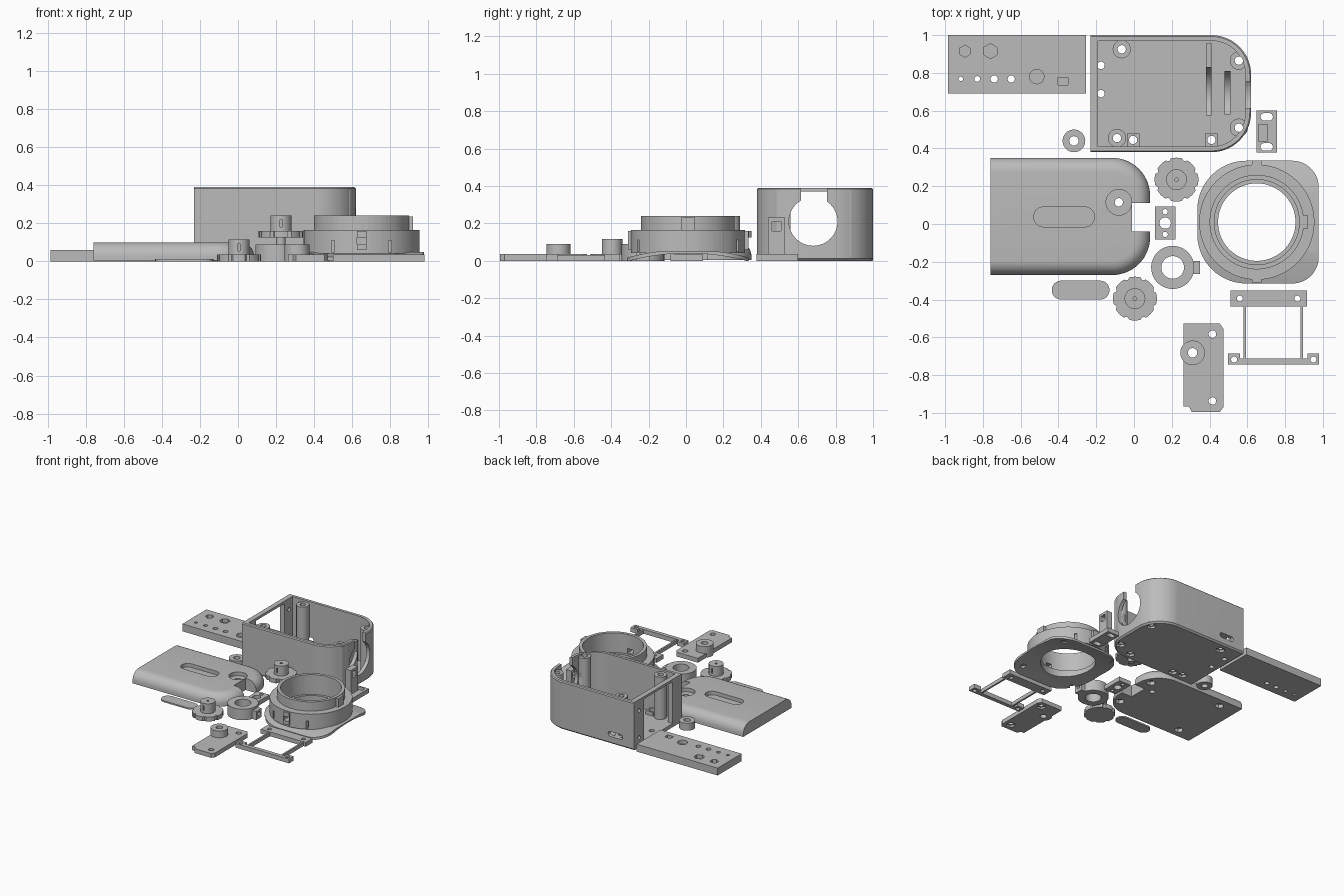
import bpy, bmesh, math
from math import pi, cos, sin
from mathutils import Matrix

if "Cube" in bpy.data.objects:
    bpy.data.objects.remove(bpy.data.objects["Cube"])

grey = bpy.data.materials.new("plain grey")
grey.diffuse_color = (0.5, 0.5, 0.5, 1)
grey.use_nodes = True
grey.node_tree.nodes["Principled BSDF"].inputs["Base Color"].default_value = grey.diffuse_color

# ---------- outlines ----------
def circ(x, y, r, n=48, a=0):
    return [(x + r * cos(2 * pi * i / n + a), y + r * sin(2 * pi * i / n + a)) for i in range(n)]

def rect(x0, x1, y0, y1):
    return [(x0, y0), (x1, y0), (x1, y1), (x0, y1)]

def rounded(x0, x1, y0, y1, rs, n=10):
    """Rectangle with a radius per corner: lower left, lower right, upper right, upper left."""
    pts = []
    corners = [(x0, y0, 1, 1), (x1, y0, -1, 1), (x1, y1, -1, -1), (x0, y1, 1, -1)]
    for k, (cx, cy, sx, sy) in enumerate(corners):
        r = rs[k]
        if r <= 0:
            pts.append((cx, cy))
            continue
        for i in range(n + 1):
            a = pi + k * pi / 2 + i * pi / 2 / n
            pts.append((cx + sx * r + r * cos(a), cy + sy * r + r * sin(a)))
    return pts

def dshape(x0, x1, y0, y1, r, d=0):
    return rounded(x0, x1 - d, y0 + d, y1 - d, (0, r - d, r - d, 0), 14)

# ---------- solids ----------
def loft(layers, axis='z'):
    """Closed solid through (outline, height) layers."""
    bm = bmesh.new()
    rings = [[bm.verts.new((x, y, z)) for x, y in pts] for pts, z in layers]
    for a, b in zip(rings, rings[1:]):
        for i in range(len(a)):
            j = (i + 1) % len(a)
            bm.faces.new((a[i], a[j], b[j], b[i]))
    bm.faces.new(rings[0][::-1])
    bm.faces.new(rings[-1])
    if axis == 'x':      # outline is (y, z), extruded along x
        bm.transform(Matrix(((0, 0, 1, 0), (1, 0, 0, 0), (0, 1, 0, 0), (0, 0, 0, 1))))
    if axis == 'y':      # outline is (z, x), extruded along y
        bm.transform(Matrix(((0, 1, 0, 0), (0, 0, 1, 0), (1, 0, 0, 0), (0, 0, 0, 1))))
    bmesh.ops.recalc_face_normals(bm, faces=bm.faces)
    me = bpy.data.meshes.new("solid")
    bm.to_mesh(me)
    bm.free()
    ob = bpy.data.objects.new("solid", me)
    bpy.context.collection.objects.link(ob)
    return ob

def ext(pts, z0, z1, axis='z'):
    return loft([(pts, z0), (pts, z1)], axis)

def part(name, base, adds=(), cuts=()):
    base.name = base.data.name = name
    bpy.context.view_layer.objects.active = base
    for op, tools in (('UNION', adds), ('DIFFERENCE', cuts)):
        for t in tools:
            m = base.modifiers.new("bool", 'BOOLEAN')
            m.operation, m.object, m.solver = op, t, 'EXACT'
            bpy.ops.object.modifier_apply(modifier=m.name)
            bpy.data.objects.remove(t)
    base.data.materials.clear()
    base.data.materials.append(grey)
    bpy.ops.object.select_all(action='DESELECT')
    base.select_set(True)
    bpy.ops.object.shade_smooth_by_angle(angle=math.radians(30))
    return base

# ---------- case: open-topped tray with rounded end ----------
D = (-0.23, 0.62, 0.38, 1.0, 0.21)
box = loft([(dshape(*D, 0.012), 0), (dshape(*D), 0.012), (dshape(*D), 0.383), (dshape(*D, 0.007), 0.39)])
hollow = ext(dshape(-0.19, 0.59, 0.41, 0.97, 0.18), 0.03, 0.5)
part("case", box, cuts=[hollow])
posts = [(-0.065, 0.925), (-0.09, 0.455), (0.555, 0.865), (0.555, 0.51)]
feet = [(-0.005, 0.445), (0.41, 0.445)]
adds = [ext(circ(x, y, 0.048, 32), 0.02, 0.375) for x, y in posts]
adds += [ext(rect(x - 0.033, x + 0.033, y - 0.037, y + 0.033), 0.02, 0.06) for x, y in feet]
cradle = lambda x, y0, y1, r: part("cradle", ext(rect(x - 0.015, x + 0.015, y0, y1), 0.02, 0.2),
                                   cuts=[ext(circ(0.68, 0.21, r), x - 0.1, x + 0.1, 'x')])
adds += [cradle(0.395, 0.575, 0.955, 0.15), cradle(0.495, 0.58, 0.81, 0.132)]
cuts = [ext(circ(x, y, 0.022, 24), -0.1, 0.5) for x, y in posts + feet]
cuts += [ext(circ(x, y, 0.035, 6), -0.1, 0.018) for x, y in posts + feet]
cuts += [ext(circ(-0.175, y, 0.02, 20), -0.1, 0.1) for y in (0.69, 0.84)]
cuts += [ext(rect(0.5, 0.87, 0.03, 0.37), -0.3, -0.18, 'x'),          # end window
         ext(circ(0.68, 0.21, 0.13), 0.55, 0.7, 'x'),                 # round port
         ext(rect(0.615, 0.755, 0.25, 0.5), 0.55, 0.7, 'x'),          # port slot
         ext(rounded(0.06, 0.1, -0.13, 0.0, (0.018,) * 4, 5), 0.9, 1.1, 'y')]
cuts += [ext(circ(0.93, z, 0.015, 16), -0.3, -0.12, 'x') for z in (0.08, 0.3)]
part("case", box, adds, cuts)

# ---------- cover: rounded shell lid ----------
L = (-0.76, 0.085, -0.27, 0.35, 0.2)
R = 0.075
lid = loft([(dshape(*L), 0.005), (dshape(*L), 0.1 - R)] +
           [(dshape(*L, R * (1 - cos(a))), 0.1 - R + R * sin(a)) for a in [pi / 2 * i / 8 for i in range(1, 9)]])
cuts = [ext(rect(-0.01, 0.2, -0.04, 0.112), -0.1, 0.2),
        ext(rounded(-0.53, -0.21, -0.015, 0.09, (0.05,) * 4), 0.07, 0.2),
        ext(circ(-0.08, 0.115, 0.068), 0.07, 0.2), ext(circ(-0.08, 0.115, 0.022, 24), -0.1, 0.2)]
cuts += [ext(circ(x, y, 0.035, 6), -0.1, 0.035) for x, y in
         [(-0.6, -0.195), (-0.6, 0.275), (0.01, -0.15), (0.01, 0.21)]]
part("cover", lid, cuts=cuts)
part("slot_insert", ext(rounded(-0.435, -0.13, -0.4, -0.3, (0.049,) * 4), 0, 0.012))

# ---------- lens mount: saddle flange with stepped ring ----------
cx, cy = 0.65, 0.01
flange = ext(rounded(0.335, 0.978, -0.315, 0.335, (0.26, 0.14, 0.14, 0.26), 14), 0, 0.05)
saddle = ext(circ(cy, -1.19, 1.23, 160), -1, 2, 'x')
top_trim = part("trim", ext(rect(0, 1.3, -0.7, 0.7), 0, 0.3), cuts=[ext(circ(cy, -1.19, 1.25, 160), -1, 2, 'x')])
part("lens_mount", flange, cuts=[saddle, top_trim])
adds = [ext(circ(cx, cy, 0.305, 96), 0.042, 0.165), ext(circ(cx, cy, 0.25, 96), 0.1, 0.24),
        ext(rect(0.86, 0.92, -0.025, 0.045), 0.16, 0.235)]
adds += [ext(rect(cx - 0.025, cx + 0.025, y - 0.02, y + 0.02), 0.06, 0.16) for y in (cy - 0.3, cy + 0.305)]
cuts = [ext(circ(cx, cy, 0.205, 96), -0.1, 0.5), ext(circ(cx, cy, 0.225, 96), 0.08, 0.5)]
cuts += [ext(circ(cx + sx * 0.24, cy + sy * 0.235, 0.022, 20), -0.1, 0.03) for sx in (-1, 1) for sy in (-1, 1)]
cuts += [ext(rect(x - 0.008, x + 0.008, -0.4, -0.2), 0.05, 0.11) for x in (0.5, 0.8)]
cuts += [ext(rect(x - 0.008, x + 0.008, 0.22, 0.4), 0.05, 0.11) for x in (0.5, 0.8)]
cuts += [ext(rect(0.625, 0.675, -0.4, -0.2), 0.09, 0.125)]
part("lens_mount", flange, adds, cuts)

# ---------- notched knobs ----------
def knob(name, x, y, z, stem=False):
    base = ext(circ(x, y, 0.116, 64), z, z + 0.035)
    adds = [ext(circ(x, y, 0.055, 32), z + 0.02, z + 0.115)]
    if stem:
        adds.append(ext(circ(x, y, 0.025, 24), z - 0.035, z + 0.01))
    cuts = [ext(circ(px, py, 0.014, 12), z - 0.01, z + 0.05) for px, py in circ(x, y, 0.12, 8, pi / 8)]
    cuts += [ext(circ(x, y, 0.01, 12), z + 0.03, z + 0.2),
             ext(rect(x - 0.005, x + 0.005, y + 0.028, y + 0.1), z + 0.055, z + 0.095),
             ext(rect(x - 0.005, x + 0.005, y - 0.1, y - 0.028), z + 0.055, z + 0.095)]
    part(name, base, adds, cuts)

knob("front_knob", 0.005, -0.395, 0)
knob("raised_knob", 0.225, 0.235, 0.125, True)

# ---------- collar, spacer and small block ----------
part("collar", ext(circ(0.205, -0.23, 0.114, 64), 0, 0.09),
     [ext(rect(0.29, 0.35, -0.265, -0.195), 0.0, 0.07)],
     [ext(circ(0.205, -0.23, 0.06), -0.1, 0.2), ext(circ(-0.23, 0.04, 0.015, 16), 0.25, 0.5, 'x')])
part("spacer", ext(circ(-0.318, 0.44, 0.06, 40), 0, 0.06), cuts=[ext(circ(-0.318, 0.44, 0.025, 24), -0.1, 0.2)])
part("small_block", ext(rect(0.11, 0.22, -0.083, 0.092), 0, 0.035),
     cuts=[ext(circ(0.165, y, r, 24), -0.1, 0.2) for y, r in ((-0.055, 0.014), (0.005, 0.03), (0.065, 0.014))])

# ---------- slotted bracket with upright ----------
part("bracket", ext(rect(0.648, 0.757, 0.378, 0.6), 0, 0.035),
     [ext(rect(0.66, 0.708, 0.438, 0.53), 0.01, 0.23)],
     [ext(rounded(0.67, 0.735, y - 0.02, y + 0.02, (0.019,) * 4, 5), -0.1, 0.1) for y in (0.408, 0.567)] +
     [ext(rect(0.46, 0.508, 0.16, 0.21), 0.6, 0.8, 'x')])

# ---------- sample plate with test holes ----------
cuts = [ext(circ(x, 0.768, r, 24), -0.1, 0.2) for x, r in ((-0.917, 0.012), (-0.83, 0.015), (-0.74, 0.019), (-0.65, 0.019))]
cuts += [ext(circ(-0.515, 0.78, 0.038, 32), 0.03, 0.2), ext(rect(-0.403, -0.35, 0.735, 0.775), 0.03, 0.2)]
cuts += [ext(circ(x, 0.915, r, 6, pi / 6), 0.03, 0.2) for x, r in ((-0.895, 0.032), (-0.76, 0.04))]
part("sample_plate", ext(rect(-0.985, -0.255, 0.692, 1.0), 0, 0.06), cuts=cuts)

# ---------- strap frame ----------
adds = [ext(rect(x - 0.007, x + 0.007, -0.72, -0.42), 0, 0.03) for x in (0.586, 0.888)]
part("strap_frame", ext(rect(0.51, 0.915, -0.437, -0.352), 0, 0.035),
     adds + [ext(rect(0.498, 0.98, -0.745, -0.713), 0, 0.035)] +
     [ext(rect(x, x + 0.062, -0.745, -0.685), 0, 0.035) for x in (0.498, 0.918)],
     [ext(circ(x, y, 0.016, 20), -0.1, 0.2) for x, y in
      ((0.56, -0.395), (0.865, -0.395), (0.53, -0.718), (0.95, -0.718))])

# ---------- foot plate with boss ----------
plate = ext([(0.305, -0.995), (0.455, -0.995), (0.473, -0.97), (0.473, -0.555), (0.455, -0.528),
             (0.263, -0.528), (0.263, -0.965), (0.29, -0.965)], 0, 0.035)
part("foot_plate", plate, [ext(circ(0.31, -0.682, 0.065, 40), 0, 0.09)],
     [ext(circ(x, y, r, 24), -0.1, 0.2) for x, y, r in
      ((0.415, -0.583, 0.02), (0.415, -0.937, 0.02), (0.31, -0.682, 0.025))] +
     [ext(circ(0.415, y, 0.035, 6), -0.1, 0.015) for y in (-0.583, -0.937)])
